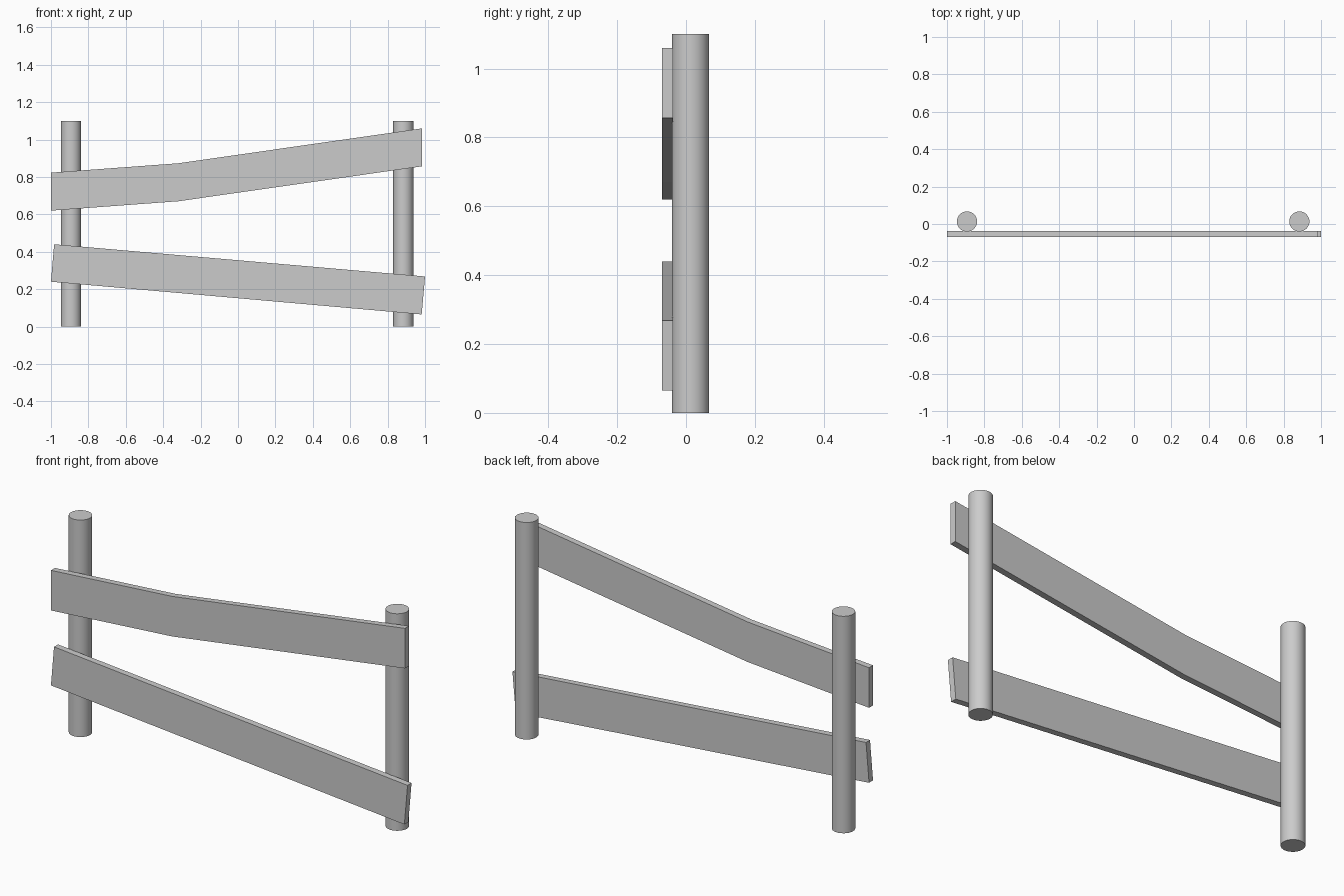
import bpy
import bmesh

cube = bpy.data.objects.get("Cube")
if cube:
    bpy.data.objects.remove(cube, do_unlink=True)

grey = bpy.data.materials.new("light grey")
grey.use_nodes = True
colour = (0.6, 0.6, 0.6, 1)
grey.diffuse_color = colour
grey.node_tree.nodes["Principled BSDF"].inputs["Base Color"].default_value = colour


def post(name, x):
    bpy.ops.mesh.primitive_cylinder_add(vertices=32, radius=0.054, depth=1.1,
                                        location=(x, 0.0135, 0.55))
    ob = bpy.context.object
    ob.name = name
    ob.data.materials.append(grey)
    bpy.ops.object.shade_smooth_by_angle()


def board(name, bottom, top, front=-0.07, back=-0.038):
    """Plank from matching bottom and top edge points, given as (x, z)."""
    bm = bmesh.new()
    rings = []
    for (bx, bz), (tx, tz) in zip(bottom, top):
        corners = [(bx, front, bz), (bx, back, bz), (tx, back, tz), (tx, front, tz)]
        rings.append([bm.verts.new(c) for c in corners])
    for a, b in zip(rings, rings[1:]):
        for i in range(4):
            j = (i + 1) % 4
            bm.faces.new((a[i], a[j], b[j], b[i]))
    bm.faces.new(rings[0])
    bm.faces.new(rings[-1])
    bmesh.ops.recalc_face_normals(bm, faces=bm.faces)
    mesh = bpy.data.meshes.new(name)
    bm.to_mesh(mesh)
    bm.free()
    mesh.materials.append(grey)
    bpy.context.collection.objects.link(bpy.data.objects.new(name, mesh))


# Upright posts
post("right_post", -0.893)
post("left_post", 0.884)

# Bent upper rail and straight, tilted lower rail
upper = [(-1.0, 0.62), (-0.32, 0.67), (0.985, 0.857)]
board("upper_rail", upper, [(x, z + 0.203) for x, z in upper])
board("lower_rail", [(-1.0, 0.24), (0.982, 0.065)], [(-0.983, 0.44), (1.0, 0.268)])
